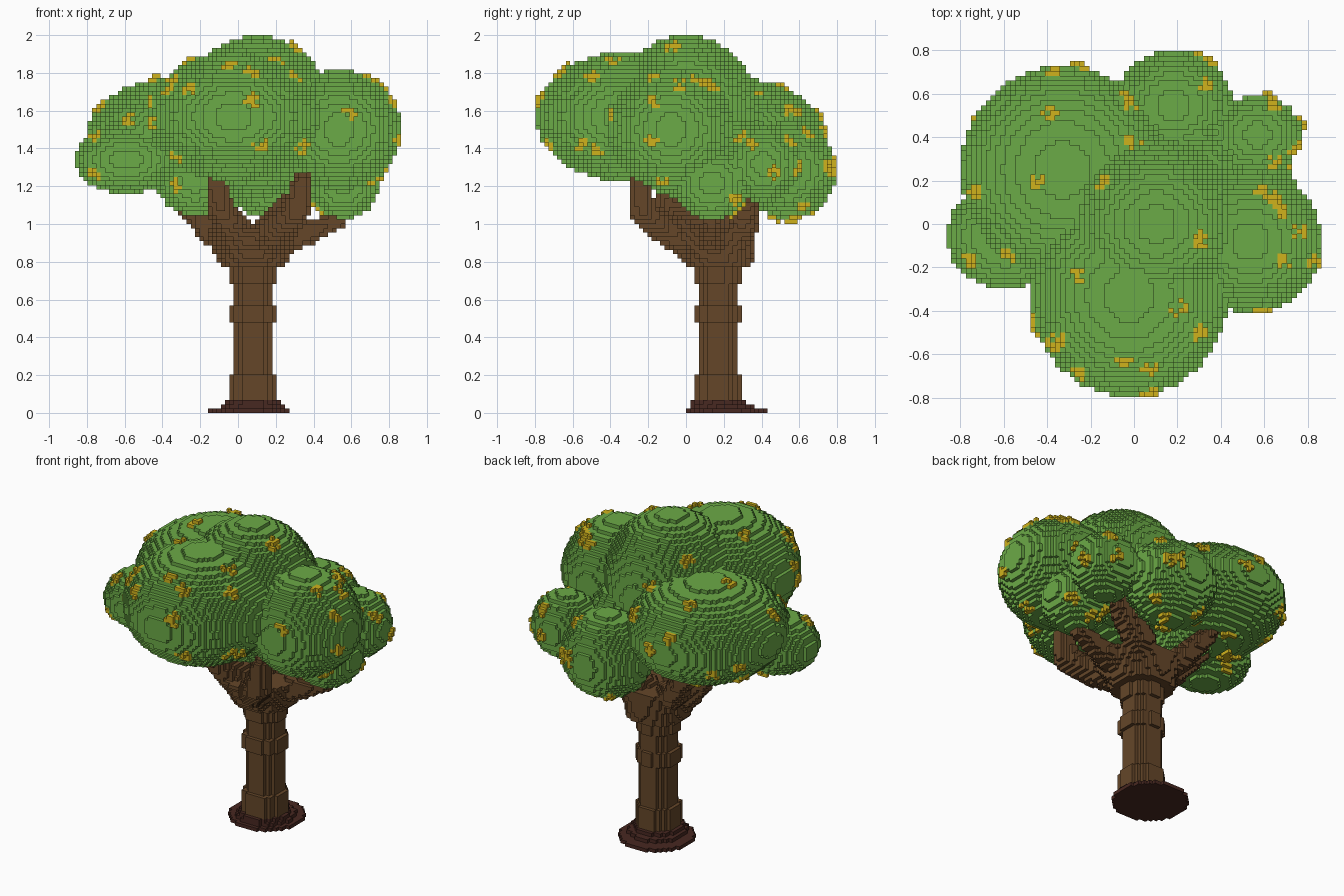
import bpy, bmesh, math, random
from mathutils import Vector

random.seed(7)
V = 2 / 88                     # edge length of one block
DIRS = [(1, 0, 0), (-1, 0, 0), (0, 1, 0), (0, -1, 0), (0, 0, 1), (0, 0, -1)]

cube = bpy.data.objects.get("Cube")
if cube:
    bpy.data.objects.remove(cube, do_unlink=True)


def material(name, rgb):
    m = bpy.data.materials.new(name)
    m.use_nodes = True
    m.diffuse_color = (*rgb, 1)
    m.node_tree.nodes["Principled BSDF"].inputs["Base Color"].default_value = (*rgb, 1)
    return m


LEAF = material("leaf green", (0.148, 0.405, 0.063))
BARK = material("bark brown", (0.130, 0.062, 0.022))
ROOT = material("dark root brown", (0.064, 0.021, 0.015))
GOLD = material("blossom gold", (0.63, 0.45, 0.012))


def ellipsoid(c, r):
    """Blocks whose centres lie inside an ellipsoid."""
    rng = [range(math.floor((c[k] - r[k]) / V), math.ceil((c[k] + r[k]) / V) + 1)
           for k in range(3)]
    out = set()
    for i in rng[0]:
        a = (((i + .5) * V - c[0]) / r[0]) ** 2
        for j in rng[1]:
            b = a + (((j + .5) * V - c[1]) / r[1]) ** 2
            if b > 1:
                continue
            for k in rng[2]:
                if b + (((k + .5) * V - c[2]) / r[2]) ** 2 <= 1:
                    out.add((i, j, k))
    return out


def clump(c, r):
    """Ellipsoid whose bounds are snapped to whole blocks."""
    lo = [round((c[k] - r[k]) / V) * V for k in range(3)]
    hi = [round((c[k] + r[k]) / V) * V for k in range(3)]
    return ellipsoid([(a + b) / 2 for a, b in zip(lo, hi)],
                     [(b - a) / 2 for a, b in zip(lo, hi)])


def cone(z0, z1, c0, c1, r0, r1):
    """Blocks of an upright round section, tapering and leaning."""
    out = set()
    k0, k1 = round(z0 / V), round(z1 / V)
    for k in range(k0, k1):
        t = (k - k0) / max(1, k1 - k0 - 1)
        cx, cy = (c0[n] + (c1[n] - c0[n]) * t for n in range(2))
        r = r0 + (r1 - r0) * t
        for i in range(math.floor((cx - r) / V), math.ceil((cx + r) / V) + 1):
            for j in range(math.floor((cy - r) / V), math.ceil((cy + r) / V) + 1):
                if ((i + .5) * V - cx) ** 2 + ((j + .5) * V - cy) ** 2 <= r * r:
                    out.add((i, j, k))
    return out


def limb(points, r0, r1):
    """Blocks swept along a bent path with shrinking radius."""
    out, pts = set(), [Vector(p) for p in points]
    n = len(pts) - 1
    for s in range(n):
        for q in range(14):
            t = q / 13
            r = r0 + (r1 - r0) * (s + t) / n
            out |= ellipsoid(pts[s].lerp(pts[s + 1], t), (r, r, r))
    return out


def build(name, cells, mat, solid=frozenset()):
    """Mesh of the outer block faces; faces against solid are left out."""
    bm, verts = bmesh.new(), {}
    for c in sorted(cells):
        for d in DIRS:
            n = (c[0] + d[0], c[1] + d[1], c[2] + d[2])
            if n in cells or n in solid:
                continue
            ax = next(k for k in range(3) if d[k])
            u, w = (ax + 1) % 3, (ax + 2) % 3
            ring = []
            for du, dw in ((0, 0), (1, 0), (1, 1), (0, 1)):
                p = list(c)
                p[ax] += d[ax] > 0
                p[u] += du
                p[w] += dw
                p = tuple(p)
                if p not in verts:
                    verts[p] = bm.verts.new(Vector(p) * V)
                ring.append(verts[p])
            bm.faces.new(ring if d[ax] > 0 else ring[::-1])
    me = bpy.data.meshes.new(name)
    bm.to_mesh(me)
    bm.free()
    me.materials.append(mat)
    bpy.context.collection.objects.link(bpy.data.objects.new(name, me))


# Stepped root collar
collar = (cone(0, V, (.055, .213), (.055, .213), .22, .22)
          | cone(V, 2 * V, (.07, .19), (.07, .19), .17, .17)
          | cone(2 * V, 3 * V, (.078, .17), (.078, .17), .145, .145))
build("root_collar", collar, ROOT)

# Trunk with thicker bands
T = (.08, .165)
trunk = cone(3 * V, .8, T, T, .107, .107)
for z0, z1, r in ((3 * V, .21, .128), (.475, .56, .126), (.68, .8, .122)):
    trunk |= cone(z0, z1, T, T, r, r)
build("trunk", trunk, BARK)

# Flared crown and branches
START = (.08, .15, .85)
branches = cone(.77, .97, (.08, .17), (.08, .12), .18, .25)
for path, r0, r1 in (
        (((-.04, -.01, .99), (-.09, -.08, 1.08), (-.12, -.12, 1.24)), .11, .05),
        (((.20, -.12, .98), (.31, -.23, 1.07), (.34, -.24, 1.22)), .10, .055),
        (((.36, .13, .95), (.54, .13, 1.02)), .09, .04),
        (((-.14, .17, .96), (-.33, .21, 1.15)), .10, .045),
        (((.21, .30, 1.00), (.36, .30, 1.20)), .11, .07),
        (((-.12, .29, 1.00), (-.33, .38, 1.27)), .10, .04)):
    branches |= limb((START, *path), r0, r1)
build("branches", branches, BARK)

# Foliage clumps: centre and radii
CLUMPS = (
    ((.11, -.005, 1.57), (.40, .385, .43)),     # top dome
    ((-.03, -.33, 1.565), (.455, .47, .335)),   # front
    ((-.33, .25, 1.48), (.465, .48, .29)),      # back, -x side
    ((.53, -.08, 1.495), (.33, .34, .32)),      # +x side
    ((.56, .135, 1.21), (.20, .20, .195)),      # low, +x side
    ((.57, .41, 1.315), (.205, .19, .20)),      # back corner
    ((.19, .545, 1.29), (.27, .26, .26)),       # back
    ((.28, .20, 1.37), (.22, .24, .22)),        # inner
    ((-.59, -.055, 1.345), (.275, .235, .18)),  # -x side
    ((-.23, .13, 1.23), (.20, .19, .185)),      # low, -x side
)
foliage = set()
for c, r in CLUMPS:
    foliage |= clump(c, r)
build("foliage", foliage, LEAF)

# Thin layer of free cells around the foliage, where blossoms may sit
shell = {(c[0] + d[0], c[1] + d[1], c[2] + d[2]) for c in foliage for d in DIRS}
shell = sorted(n for n in shell - foliage - branches
               if n[2] < 88 and -38 <= n[0] < 38 and -35 <= n[1] < 35)

# Blossom spots seen along an axis: (axis, sign, positions across it)
SPOTS = (
    (2, 1, ((-.37, .51), (-.37, .71), (-.24, .74), (-.73, .16), (-.45, .18),
            (-.16, .19), (-.04, .59), (0, .37), (.65, .56), (.36, .78),
            (.61, .15), (.68, .07), (.30, -.08), (.84, -.17), (-.26, -.24),
            (.30, -.50), (-.47, -.45), (-.38, -.55), (-.06, -.62),
            (.08, -.78), (-.27, -.70), (-.77, -.18), (.61, -.41))),
    (1, -1, ((.09, 1.64), (.12, 1.43), (.30, 1.79), (.34, 1.42), (-.34, 1.34),
             (-.47, 1.53), (-.35, 1.76), (.30, 1.95), (.70, 1.79), (.72, 1.21),
             (-.57, 1.55), (-.76, 1.26), (-.34, 1.18), (.41, 1.08))),
    (0, 1, ((-.67, 1.82), (-.47, 1.40), (-.40, 1.87), (-.19, 1.44), (-.03, 1.74),
            (.12, 1.74), (.27, 1.47), (.57, 1.61), (.76, 1.31), (.63, 1.08),
            (.47, 1.29), (.26, 1.13))),
)
centres = []
for ax, sign, spots in SPOTS:
    a, b = (k for k in range(3) if k != ax)
    for u, w in spots:
        u, w = u / V - .5, w / V - .5
        centres.append(max(shell, key=lambda n: sign * n[ax] - 100 * max(
            0, abs(n[a] - u) - .6, abs(n[b] - w) - .6)))

# More clusters low on the back and the underside
centres += random.sample([n for n in shell if n[1] > 4 and n[2] < 66], 18)

blossoms = set()
for c in centres:
    near = [n for n in shell if math.dist(n, c) < 2.1]
    blossoms |= {c, *random.sample(near, min(6, len(near)))}
build("blossoms", blossoms, GOLD, foliage)
